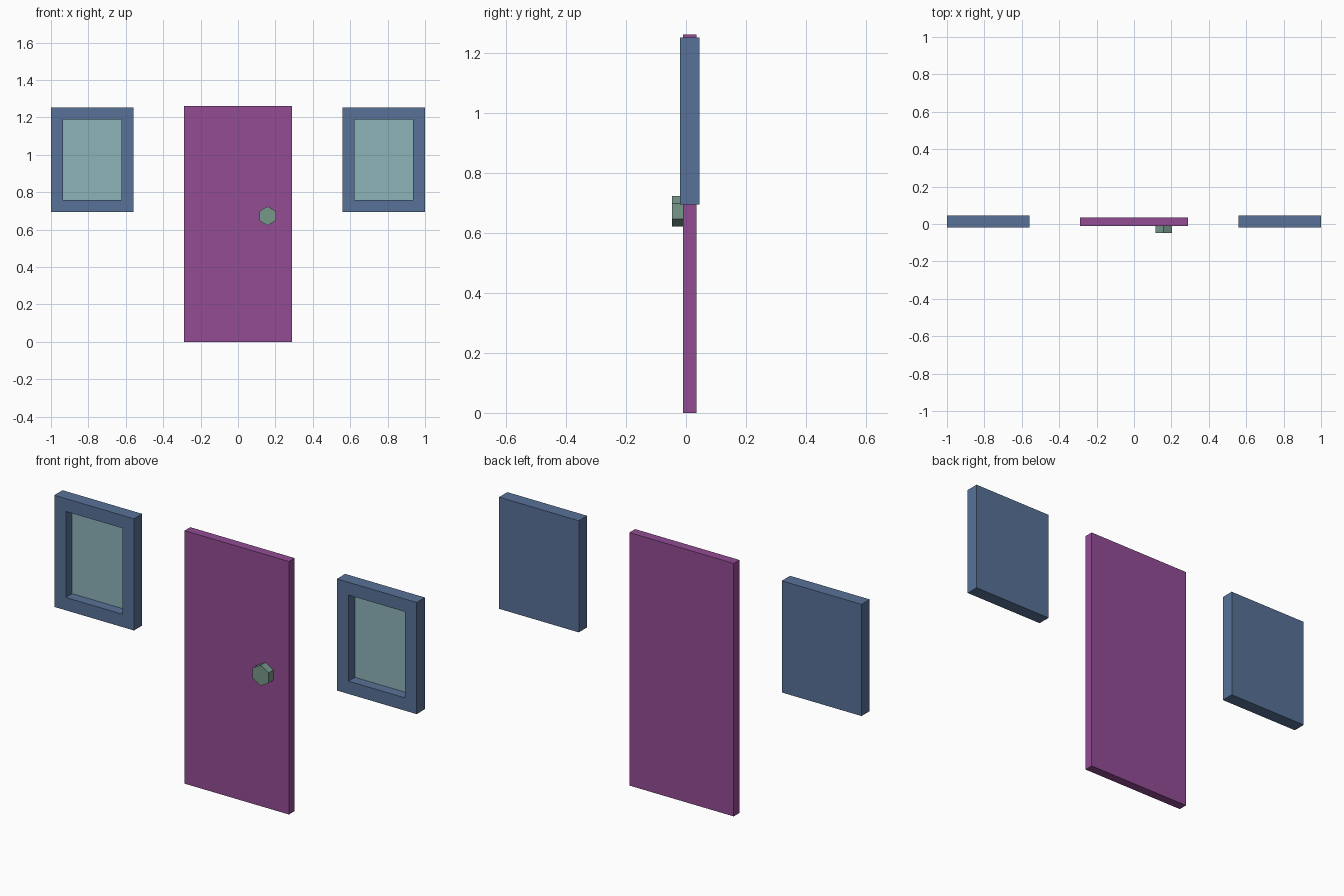
import bpy
import bmesh
from math import radians
from mathutils import Matrix, Vector

cube = bpy.data.objects.get("Cube")
if cube:
    bpy.data.objects.remove(cube, do_unlink=True)


def material(name, rgb):
    mat = bpy.data.materials.new(name)
    mat.use_nodes = True
    color = (*rgb, 1)
    mat.diffuse_color = color
    mat.node_tree.nodes["Principled BSDF"].inputs["Base Color"].default_value = color
    return mat


PURPLE = material("purple paint", (0.287, 0.072, 0.296))
BLUE = material("blue frame", (0.098, 0.168, 0.314))
GLASS = material("pale teal glass", (0.27, 0.456, 0.479))
GREEN = material("grey green knob", (0.181, 0.314, 0.254))


def finish(bm, name, *mats):
    mesh = bpy.data.meshes.new(name)
    bm.to_mesh(mesh)
    bm.free()
    for mat in mats:
        mesh.materials.append(mat)
    obj = bpy.data.objects.new(name, mesh)
    bpy.context.collection.objects.link(obj)
    return obj


def box(low, high):
    bm = bmesh.new()
    low, high = Vector(low), Vector(high)
    place = Matrix.Translation((low + high) / 2) @ Matrix.Diagonal((*(high - low), 1))
    bmesh.ops.create_cube(bm, size=1, matrix=place)
    return bm


def window(name, x_low, x_high):
    """Solid frame with a glass pane recessed into its front."""
    bm = box((x_low, -0.02, 0.695), (x_high, 0.045, 1.252))
    bm.normal_update()
    front = [f for f in bm.faces if f.normal.y < -0.9]
    bmesh.ops.inset_region(bm, faces=front, thickness=0.064, use_even_offset=True)
    pane = bmesh.ops.extrude_discrete_faces(bm, faces=front)["faces"][0]
    bmesh.ops.translate(bm, verts=pane.verts, vec=(0, 0.05, 0))
    pane.material_index = 1
    return finish(bm, name, BLUE, GLASS)


# Door slab
finish(box((-0.288, -0.01, 0), (0.288, 0.035, 1.262)), "door", PURPLE)

# Hexagonal knob with a corner pointing up
bm = bmesh.new()
place = (Matrix.Translation((0.158, -0.0285, 0.673))
         @ Matrix.Rotation(radians(90), 4, "X"))
bmesh.ops.create_cone(bm, cap_ends=True, segments=6, radius1=0.051,
                      radius2=0.051, depth=0.037, matrix=place)
finish(bm, "door_knob", GREEN)

# Windows on either side of the door
window("right_window", -1, -0.56)
window("left_window", 0.56, 1)
